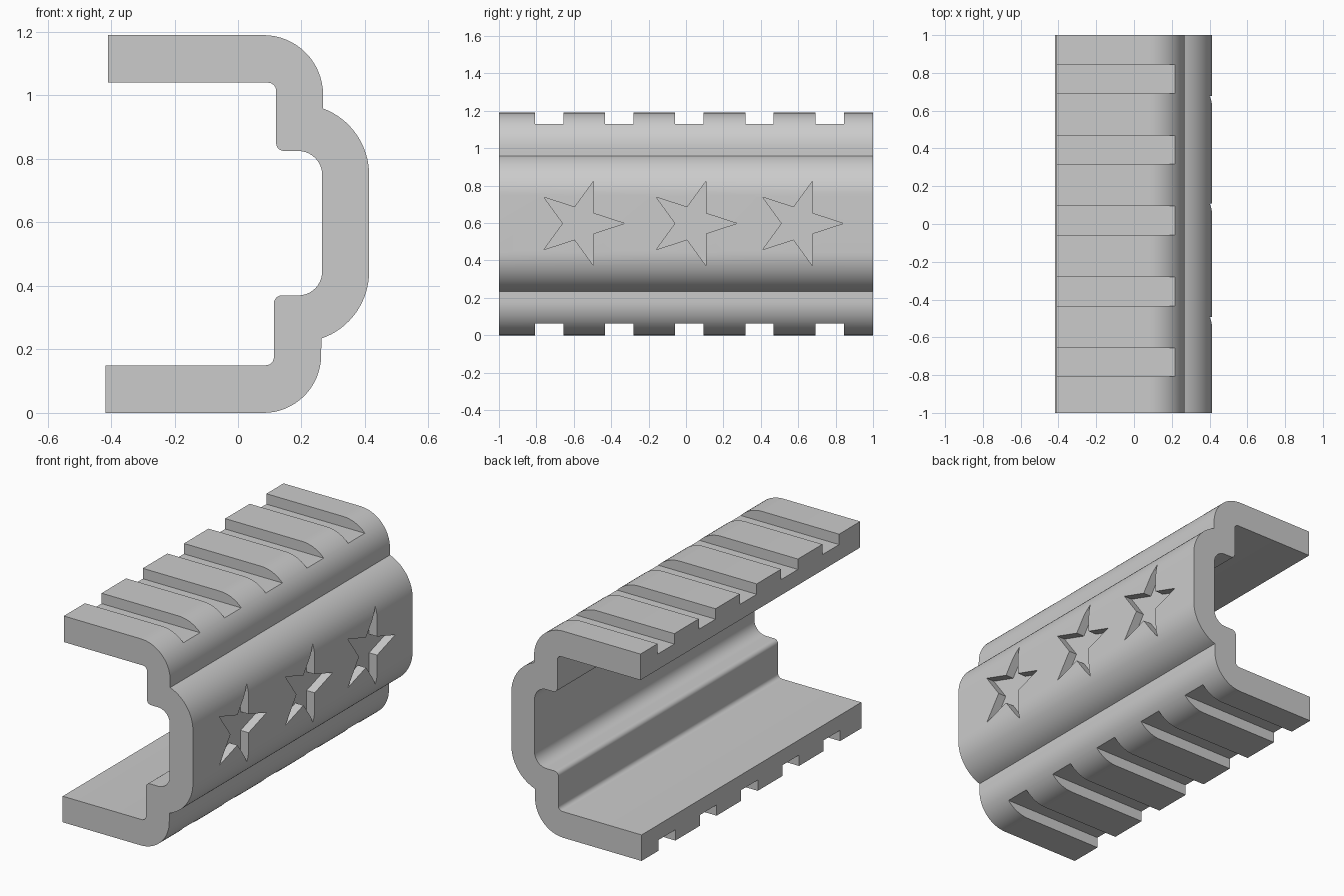
import bpy, bmesh
from math import sin, cos, pi, radians
from mathutils import Vector

cube = bpy.data.objects.get("Cube")
if cube:
    bpy.data.objects.remove(cube, do_unlink=True)

grey = bpy.data.materials.new("plain_grey")
grey.use_nodes = True
COLOUR = (0.6, 0.6, 0.6, 1)
grey.diffuse_color = COLOUR
grey.node_tree.nodes["Principled BSDF"].inputs["Base Color"].default_value = COLOUR


def arc(x, z, r, start, end, steps):
    """Points of an arc in the xz plane, angles in degrees."""
    angles = [radians(start + (end - start) * i / steps) for i in range(steps + 1)]
    return [(x + r * cos(a), z + r * sin(a)) for a in angles]


def add_prism(bm, points, sweep):
    """Closed prism: an outline swept along a vector."""
    face = bm.faces.new([bm.verts.new(p) for p in points])
    grown = bmesh.ops.extrude_face_region(bm, geom=[face], use_keep_orig=True)
    verts = [g for g in grown["geom"] if isinstance(g, bmesh.types.BMVert)]
    bmesh.ops.translate(bm, verts=verts, vec=Vector(sweep))


def make_object(name, bm):
    bmesh.ops.recalc_face_normals(bm, faces=bm.faces)
    mesh = bpy.data.meshes.new(name)
    bm.to_mesh(mesh)
    bm.free()
    mesh.materials.append(grey)
    obj = bpy.data.objects.new(name, mesh)
    bpy.context.collection.objects.link(obj)
    return obj


# Bracket cross-section: outer skin from top to bottom, then inner skin back up
outline = [(-0.41, 1.19)]
outline += arc(0.08, 1.002, 0.188, 90, 0, 16)
outline += arc(0.19, 0.75, 0.223, 69.5, 0, 16)
outline += arc(0.19, 0.445, 0.223, 0, -71, 16)
outline += arc(0.08, 0.182, 0.182, 0, -90, 16)
outline += [(-0.417, 0), (-0.417, 0.15)]
outline += arc(0.088, 0.175, 0.025, -90, 0, 6)
outline += arc(0.138, 0.345, 0.025, 180, 90, 6)
outline += arc(0.19, 0.445, 0.075, -90, 0, 10)
outline += arc(0.19, 0.75, 0.075, 0, 90, 10)
outline += arc(0.145, 0.85, 0.025, 270, 180, 6)
outline += arc(0.095, 1.015, 0.025, 0, 90, 6)
outline += [(-0.41, 1.04)]
bm = bmesh.new()
add_prism(bm, [(x, -1, z) for x, z in outline], (0, 2, 0))
bracket = make_object("rail_bracket", bm)

# Cross grooves along the top and bottom
bm = bmesh.new()
for i in range(5):
    y = 0.018 + 0.375 * (i - 2)
    for low, high in ((1.13, 1.3), (-0.1, 0.062)):
        corners = [(-0.5, low), (0.35, low), (0.35, high), (-0.5, high)]
        add_prism(bm, [(x, y - 0.076, z) for x, z in corners], (0, 0.152, 0))

# Star recesses in the side, each with one point towards the back
for y in (-0.567, 0.034, 0.603):
    star = []
    for k in range(10):
        r = 0.238 if k % 2 == 0 else 0.091
        star.append((0.362, y + r * cos(k * pi / 5), 0.598 + r * sin(k * pi / 5)))
    add_prism(bm, star, (0.15, 0, 0))
cutter = make_object("recess_cutter", bm)
cutter.hide_render = True

# Cut the recesses and finish the shading
bpy.ops.object.select_all(action="DESELECT")
bpy.context.view_layer.objects.active = bracket
bracket.select_set(True)
cut = bracket.modifiers.new("recesses", "BOOLEAN")
cut.operation = "DIFFERENCE"
cut.solver = "EXACT"
cut.object = cutter
bpy.ops.object.modifier_apply(modifier=cut.name)
bpy.data.objects.remove(cutter, do_unlink=True)
bpy.ops.object.shade_smooth_by_angle(angle=radians(25))
